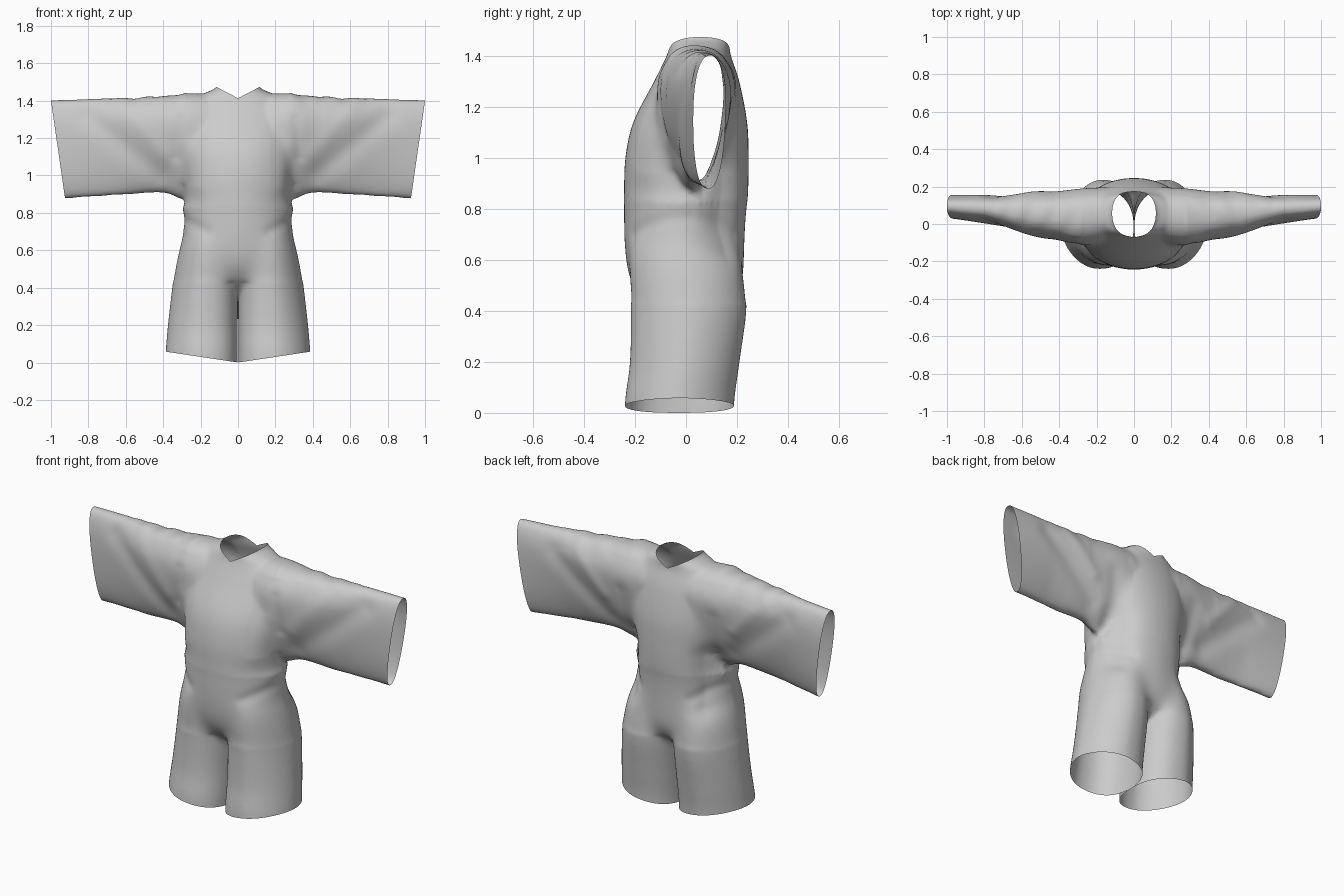
import bpy, bmesh, math
from mathutils import Vector

if "Cube" in bpy.data.objects:
    bpy.data.objects.remove(bpy.data.objects["Cube"])

def spline(rows, steps=5):
    # Catmull-Rom interpolation of the section table
    out = []
    for i in range(len(rows) - 1):
        p0, p1 = rows[max(i - 1, 0)], rows[i]
        p2, p3 = rows[i + 1], rows[min(i + 2, len(rows) - 1)]
        for s in range(steps):
            t = s / steps
            out.append([0.5 * (2 * b + (c - a) * t + (2 * a - 5 * b + 4 * c - d) * t * t
                        + (3 * b - a - 3 * c + d) * t ** 3)
                        for a, b, c, d in zip(p0, p1, p2, p3)])
    return out + [list(rows[-1])]

def loft(bm, rows, place, power, outer=None, n=48):
    # closed tube; rows are (position, u0, u1, v0, v1); outer = power on the +u half
    rings = []
    for h, u0, u1, v0, v1 in spline(rows):
        ring = []
        for k in range(n):
            a = 2 * math.pi * k / n
            c, s = math.cos(a), math.sin(a)
            e = 2 / (outer if outer and c > 0 else power)
            u = (u0 + u1) / 2 + (u1 - u0) / 2 * math.copysign(abs(c) ** e, c)
            v = (v0 + v1) / 2 + (v1 - v0) / 2 * math.copysign(abs(s) ** e, s)
            ring.append(bm.verts.new(place(h, u, v)))
        rings.append(ring)
    for a, b in zip(rings, rings[1:]):
        for k in range(n):
            bm.faces.new((a[k], a[(k + 1) % n], b[(k + 1) % n], b[k]))
    bm.faces.new(rings[0][::-1])
    bm.faces.new(rings[-1])

def upright(h, u, v):
    return (u, v, h)

def sideways(h, u, v):
    # the hanging part of the sleeve narrows toward its lower edge
    g = .5 if h < .7 else max(.12, .5 - (h - .7) * 1.25)
    mid = .03 if h < .6 else .03 + min(1, (h - .6) / .4) * .05
    return (h, mid + (u - mid) * (1 - g * max(0, 1.3 - v) / .42), v)

bm = bmesh.new()
# torso: z, half width, front, back
torso = [(.35, .06, -.06, .08), (.42, .2, -.15, .17), (.5, .285, -.212, .22),
         (.6, .31, -.237, .228), (.72, .29, -.244, .232), (.8, .3, -.244, .238),
         (.87, .285, -.243, .244), (1.0, .292, -.238, .246), (1.14, .302, -.207, .24),
         (1.3, .29, -.125, .209), (1.4, .235, -.076, .176), (1.44, .18, -.064, .172),
         (1.47, .118, -.06, .174), (1.54, .095, -.06, .174)]
loft(bm, [(z, -w, w, a, b) for z, w, a, b in torso], upright, 2.1)
# leg: z, inner, outer, front, back
loft(bm, [(-.05, .001, .394, -.243, .185), (.06, .001, .387, -.238, .191),
          (.2, .001, .375, -.22, .21), (.4, .001, .352, -.216, .237),
          (.52, .005, .334, -.222, .23), (.65, .02, .303, -.22, .21),
          (.85, .05, .23, -.15, .15)], upright, 2.4, 1.8)
# sleeve: x, front, back, bottom, top
loft(bm, [(0, -.06, .2, 1.02, 1.42), (.25, -.13, .21, .875, 1.44),
          (.4, -.1, .19, .908, 1.424), (.6, -.055, .176, .897, 1.414),
          (.8, -.003, .166, .884, 1.409), (1.04, .037, .158, .868, 1.403)], sideways, 2.4)
bmesh.ops.recalc_face_normals(bm, faces=bm.faces)
me = bpy.data.meshes.new("romper")
bm.to_mesh(me)
bm.free()
ob = bpy.data.objects.new("romper", me)
bpy.context.collection.objects.link(ob)
bpy.context.view_layer.objects.active = ob
ob.select_set(True)

# fuse the panels into one skin and soften the seams
rm = ob.modifiers.new("fuse", 'REMESH')
rm.mode = 'VOXEL'
rm.voxel_size = .011
sm = ob.modifiers.new("soften", 'SMOOTH')
sm.factor = .5
sm.iterations = 12
for name in ("fuse", "soften"):
    bpy.ops.object.modifier_apply(modifier=name)

# open the centre, cuff, hem and neckline, then mirror
bm = bmesh.new()
bm.from_mesh(ob.data)
for co, no in (((0, 0, 0), (-1, 0, 0)), ((1, 0, 1.4), (.52, 0, -.075)),
               ((0, 0, 0), (.15, 0, -1)), ((0, 0, 1.413), (-.52, 0, 1))):
    bmesh.ops.bisect_plane(bm, geom=bm.verts[:] + bm.edges[:] + bm.faces[:], dist=1e-5,
                           plane_co=co, plane_no=no, clear_outer=True)
bmesh.ops.mirror(bm, geom=bm.verts[:] + bm.edges[:] + bm.faces[:], axis='X', merge_dist=.0005)
bmesh.ops.recalc_face_normals(bm, faces=bm.faces)

# drape the cloth over the hips and the armholes
hips = [v for v in bm.verts if .43 < v.co.z < .82 and abs(v.co.x) < .36]
arms = [v for v in bm.verts if .95 < v.co.z < 1.39 and .18 < abs(v.co.x) < .46]
for region, times in ((hips, 60), (arms, 35)):
    for i in range(times):
        bmesh.ops.smooth_vert(bm, verts=region, factor=.5,
                              use_axis_x=True, use_axis_y=True, use_axis_z=True)
bmesh.ops.smooth_vert(bm, verts=[v for v in bm.verts if .37 < v.co.z < .9 and not v.is_boundary],
                      factor=.5, use_axis_x=True, use_axis_y=True, use_axis_z=True)

# cloth folds: x1, z1, x2, z2, width, height, side (-1 front, 1 back, 0 both)
folds = [(.42, 1.0, .8, 1.32, .06, -.012, -1), (.4, 1.12, .6, 1.34, .05, .006, -1),
         (.33, 1.1, .31, 1.3, .03, -.006, -1), (.22, .95, .27, 1.15, .06, .006, -1),
         (.4, 1.0, .75, 1.3, .06, -.012, 1), (.42, 1.15, .6, 1.35, .04, .007, 1),
         (.27, 1.0, .29, 1.2, .05, -.008, 1), (.25, .66, .26, .93, .075, -.026, 1),
         (.17, .7, .3, .77, .03, -.006, 0)]
bm.normal_update()
moves = []
for v in bm.verts:
    p, d = Vector((abs(v.co.x), v.co.z)), 0
    for x1, z1, x2, z2, w, h, side in folds:
        if side * v.normal.y < 0:
            continue
        a, b = Vector((x1, z1)), Vector((x2, z2))
        t = min(max((p - a).dot(b - a) / (b - a).length_squared, 0), 1)
        d += h * math.exp(-((p - a - (b - a) * t).length / w) ** 2) * (min(1, abs(v.normal.y) * 1.5) if side else 1)
    # small gathers along the shoulder seam
    if v.normal.z > .4 and .28 < p.x < .75:
        d += .004 * (v.normal.z - .4) * (math.sin(p.x * 52 + v.co.y * 20) + math.sin(p.x * 31))
    moves.append((v, v.normal * d))
for v, m in moves:
    v.co += m
bm.to_mesh(ob.data)
bm.free()
bpy.ops.object.shade_smooth()
